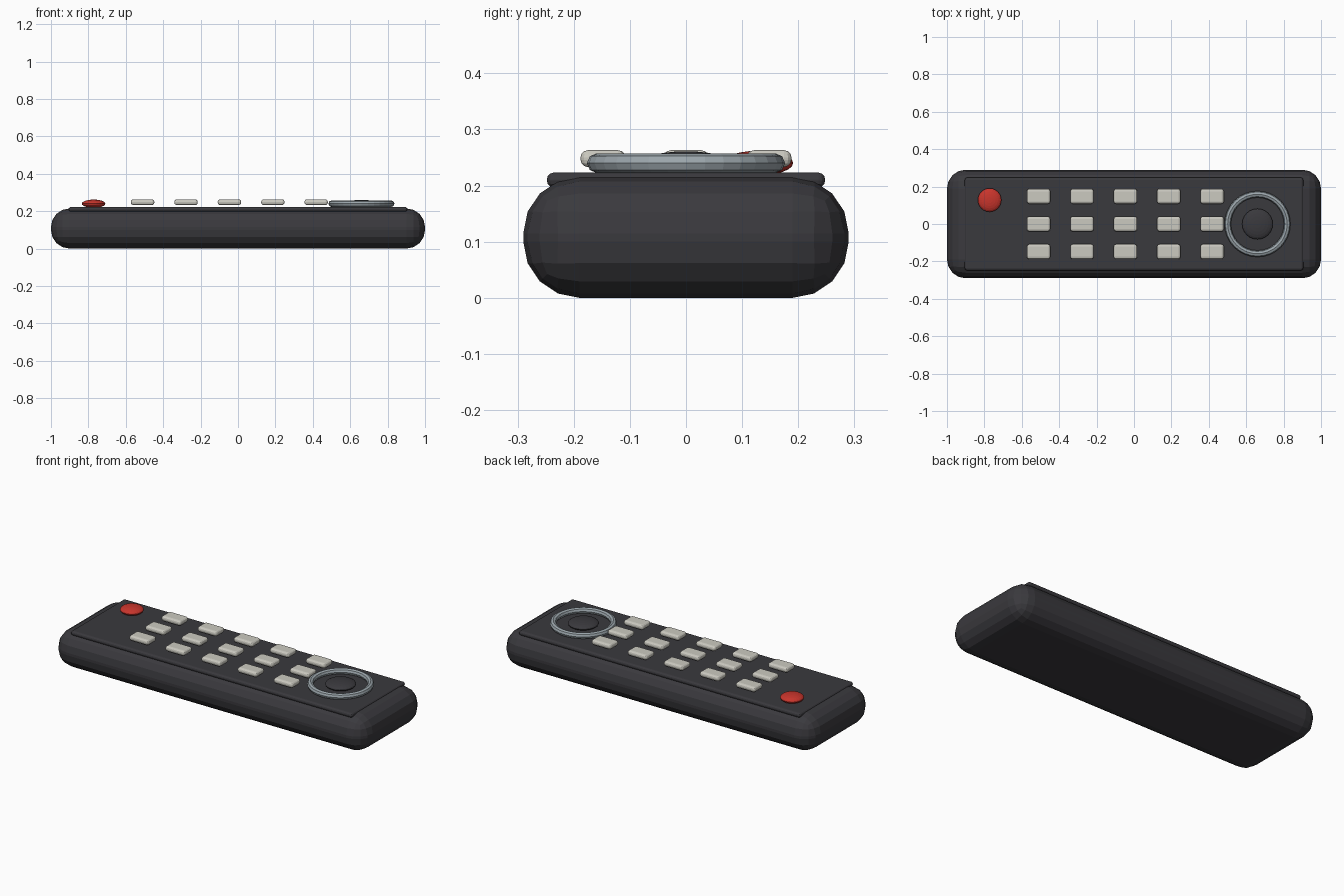
import bpy

if "Cube" in bpy.data.objects:
    bpy.data.objects.remove(bpy.data.objects["Cube"])


def material(name, r, g, b):
    m = bpy.data.materials.new(name)
    m.use_nodes = True
    m.diffuse_color = (r, g, b, 1)
    m.node_tree.nodes["Principled BSDF"].inputs["Base Color"].default_value = (r, g, b, 1)
    return m


charcoal = material("charcoal plastic", 0.042, 0.041, 0.047)
ivory = material("ivory rubber", 0.60, 0.59, 0.53)
red = material("red rubber", 0.58, 0.035, 0.025)
steel = material("steel grey", 0.33, 0.38, 0.41)


def finish(name, mat):
    ob = bpy.context.object
    ob.name = ob.data.name = name
    ob.data.materials.append(mat)
    return ob


def rounded_box(name, mat, center, size, radius, segments):
    bpy.ops.mesh.primitive_cube_add(size=1, location=center)
    ob = finish(name, mat)
    ob.scale = size
    bpy.ops.object.transform_apply(location=False, rotation=False, scale=True)
    bevel = ob.modifiers.new("rounding", "BEVEL")
    bevel.width = radius
    bevel.segments = segments
    return ob


def dome(name, mat, center, radius, half_height):
    bpy.ops.mesh.primitive_uv_sphere_add(segments=24, ring_count=12, radius=1, location=center)
    ob = finish(name, mat)
    ob.scale = (radius, radius, half_height)
    return ob


# Body and raised face plate
rounded_box("body", charcoal, (0, 0, 0.1075), (2, 0.58, 0.215), 0.1, 4)
rounded_box("face_plate", charcoal, (0, 0, 0.21), (1.81, 0.496, 0.026), 0.012, 3)

# Keypad: five columns of three keys
for col in range(5):
    for row in range(3):
        rounded_box(f"key_{col + 1}_{row + 1}", ivory,
                    (-0.51 + 0.232 * col, 0.148 * (row - 1), 0.248),
                    (0.125, 0.08, 0.03), 0.013, 3)

# Power button
dome("power_button", red, (-0.772, 0.128, 0.24), 0.063, 0.022)

# Navigation ring with centre button
bpy.ops.mesh.primitive_torus_add(location=(0.66, 0, 0.24), major_radius=0.159, minor_radius=0.0175,
                                 major_segments=32, minor_segments=8)
finish("navigation_ring", steel)
dome("centre_button", charcoal, (0.66, 0, 0.24), 0.082, 0.021)
